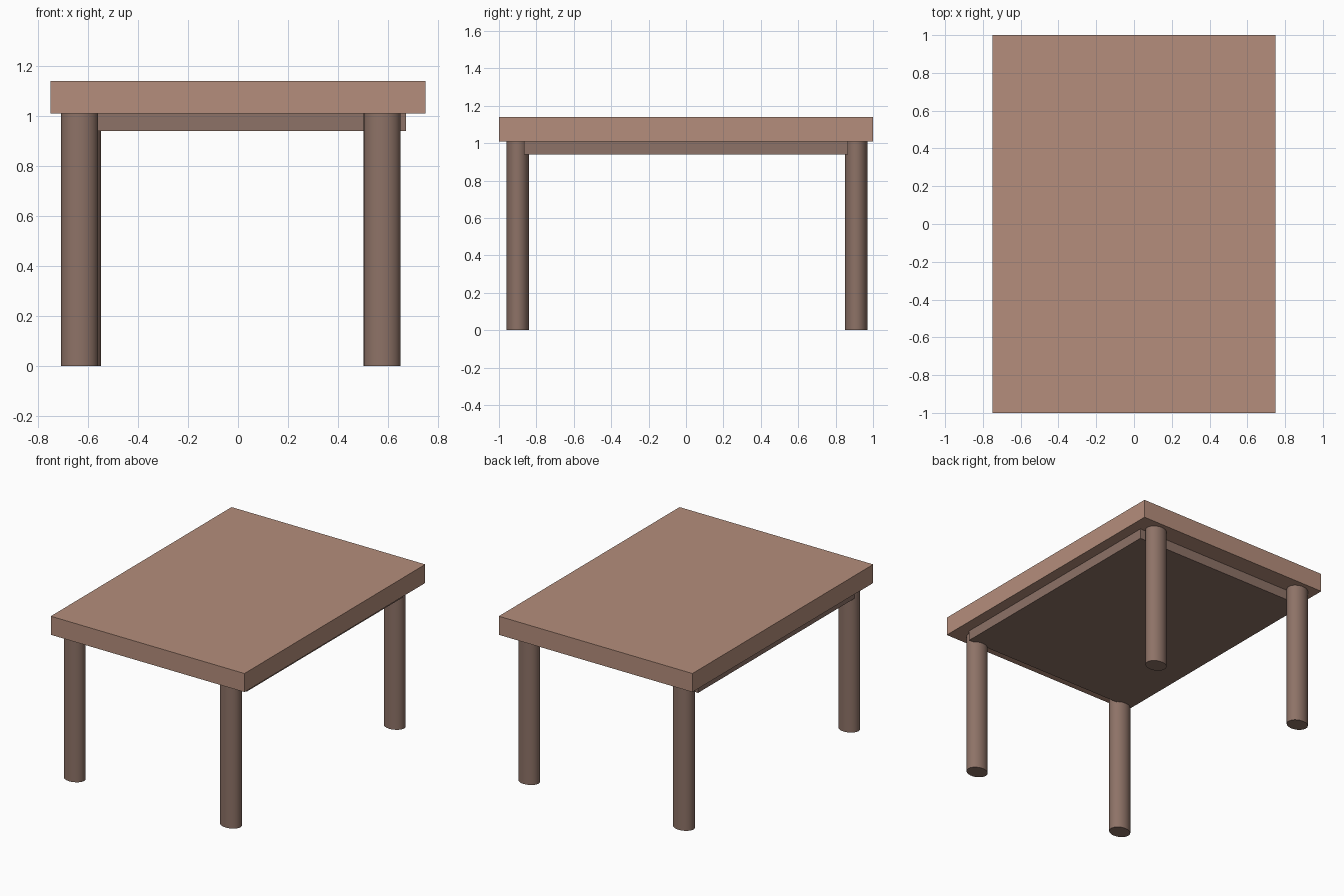
import bpy
import math

if "Cube" in bpy.data.objects:
    bpy.data.objects.remove(bpy.data.objects["Cube"])


def material(name, color):
    mat = bpy.data.materials.new(name)
    mat.diffuse_color = (*color, 1.0)
    mat.use_nodes = True
    mat.node_tree.nodes["Principled BSDF"].inputs["Base Color"].default_value = mat.diffuse_color
    return mat


light_wood = material("light_wood", (0.46, 0.27, 0.20))
dark_wood = material("dark_wood", (0.27, 0.17, 0.135))


def box(name, lo, hi, mat):
    """Axis-aligned box between two corners."""
    centre = [(a + b) / 2 for a, b in zip(lo, hi)]
    bpy.ops.mesh.primitive_cube_add(size=1, location=centre)
    obj = bpy.context.object
    obj.name = name
    obj.scale = [b - a for a, b in zip(lo, hi)]
    bpy.ops.object.transform_apply(location=False, rotation=False, scale=True)
    obj.data.materials.append(mat)
    return obj


def leg(name, x, y):
    """Slightly oval round leg from the floor to the tabletop."""
    bpy.ops.mesh.primitive_cylinder_add(vertices=32, radius=1, depth=1,
                                        location=(x, y, LEG_TOP / 2))
    obj = bpy.context.object
    obj.name = name
    obj.scale = (0.074, 0.06, LEG_TOP)
    bpy.ops.object.transform_apply(location=False, rotation=False, scale=True)
    bpy.ops.object.shade_smooth_by_angle(angle=math.radians(30))
    obj.data.materials.append(dark_wood)
    return obj


LEG_TOP = 1.01

# Tabletop slab
box("tabletop", (-0.75, -1.0, LEG_TOP), (0.75, 1.0, 1.14), light_wood)

# Shallow apron block under the top
box("apron", (-0.70, -0.866, 0.94), (0.672, 0.866, LEG_TOP), dark_wood)

# Four legs, set a little unevenly
for name, x, y in (("front_left_leg", -0.634, -0.90),
                   ("front_right_leg", 0.577, -0.90),
                   ("back_left_leg", -0.622, 0.91),
                   ("back_right_leg", 0.577, 0.91)):
    leg(name, x, y)
